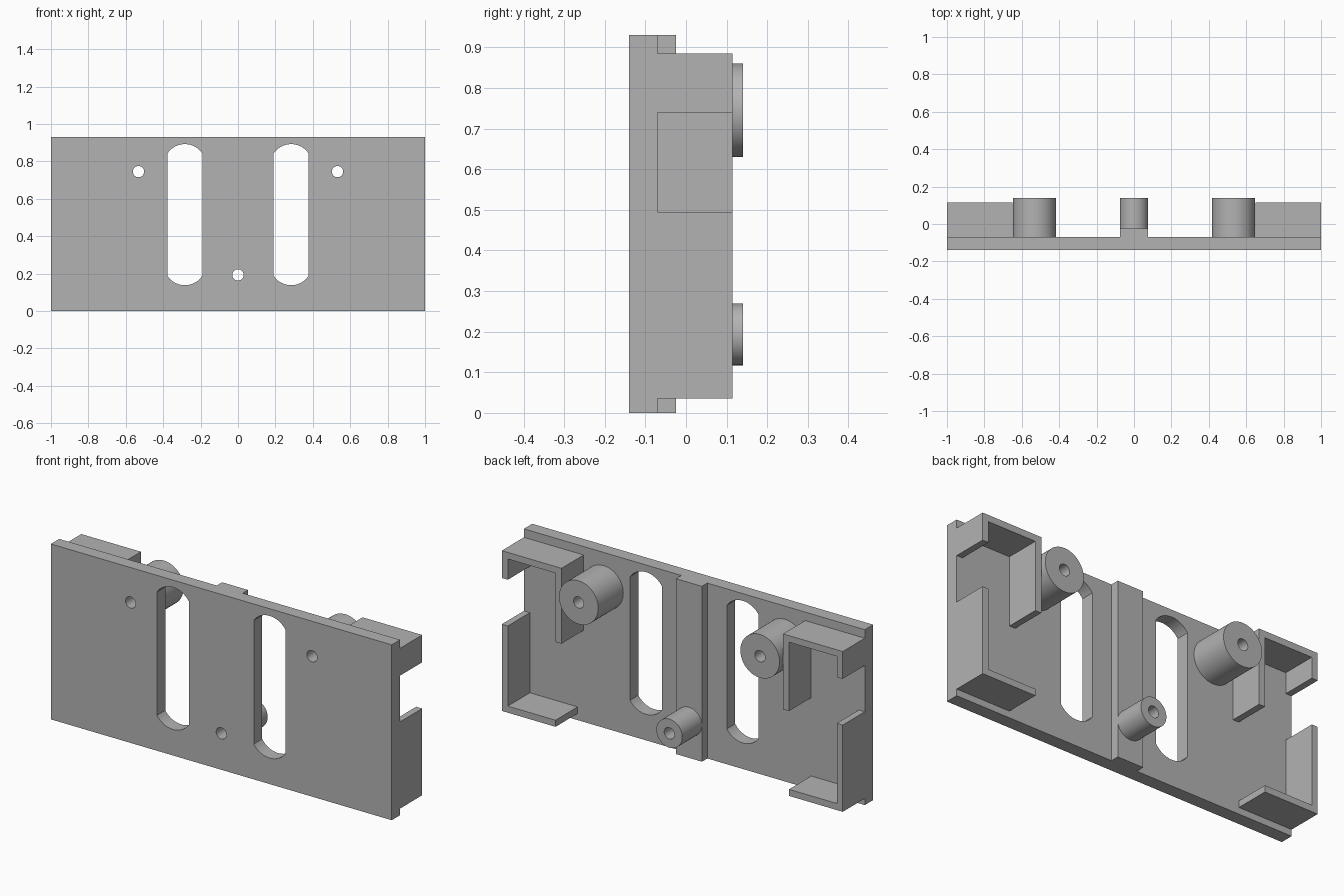
import bpy
import bmesh
from math import sin, cos, pi, asin
from mathutils import Vector

cube = bpy.data.objects.get("Cube")
if cube:
    bpy.data.objects.remove(cube, do_unlink=True)

grey = bpy.data.materials.new("plain grey")
grey.use_nodes = True
colour = (0.45, 0.45, 0.45, 1)
grey.diffuse_color = colour
grey.node_tree.nodes["Principled BSDF"].inputs["Base Color"].default_value = colour

FRONT, FLOOR, RIB, RIM, BACK = -0.14, -0.07, -0.025, 0.115, 0.14
HEIGHT = 0.93
WALL = 0.035


def prism(name, points, start, end, axis="Y"):
    """Extrude an outline along Y (points are x, z) or Z (points are x, y)."""
    bm = bmesh.new()
    if axis == "Y":
        verts = [bm.verts.new((a, start, b)) for a, b in points]
        move = Vector((0, end - start, 0))
    else:
        verts = [bm.verts.new((a, b, start)) for a, b in points]
        move = Vector((0, 0, end - start))
    face = bm.faces.new(verts)
    ext = bmesh.ops.extrude_face_region(bm, geom=[face], use_keep_orig=True)
    moved = [g for g in ext["geom"] if isinstance(g, bmesh.types.BMVert)]
    bmesh.ops.translate(bm, verts=moved, vec=move)
    bmesh.ops.recalc_face_normals(bm, faces=bm.faces)
    mesh = bpy.data.meshes.new(name)
    bm.to_mesh(mesh)
    bm.free()
    mesh.materials.append(grey)
    obj = bpy.data.objects.new(name, mesh)
    bpy.context.collection.objects.link(obj)
    return obj


def arc(x, z, r, a, b, steps):
    return [(x + r * cos(a + (b - a) * i / steps), z + r * sin(a + (b - a) * i / steps))
            for i in range(steps + 1)]


def circle(x, z, r, steps=64):
    return arc(x, z, r, 0, 2 * pi, steps)[:-1]


def slot(x, low, high, half, r):
    """Upright slot with shallow rounded ends."""
    a = asin(half / r)
    return (arc(x, high - r, r, pi / 2 - a, pi / 2 + a, 20)
            + arc(x, low + r, r, 1.5 * pi - a, 1.5 * pi + a, 20))


def cut(obj, outline):
    """Cut an outline right through the part along Y."""
    cutter = prism("cutter", outline, -0.5, 0.5)
    cutter.hide_render = True
    mod = obj.modifiers.new("cut", "BOOLEAN")
    mod.operation, mod.solver, mod.object = "DIFFERENCE", "EXACT", cutter
    bpy.context.view_layer.objects.active = obj
    bpy.ops.object.modifier_apply(modifier=mod.name)
    bpy.data.objects.remove(cutter, do_unlink=True)


# Screw bosses: name, x, z, radius, start depth
bosses = [("right_boss", -0.532, 0.745, 0.115, FLOOR),
          ("left_boss", 0.532, 0.745, 0.115, FLOOR),
          ("lower_boss", 0, 0.193, 0.076, RIB)]
HOLE = 0.03

# Panel with central rib, two slots and three screw holes
rib = 0.076
panel = prism("panel", [(-1, FRONT), (1, FRONT), (1, FLOOR), (rib, FLOOR), (rib, RIB),
                        (-rib, RIB), (-rib, FLOOR), (-1, FLOOR)], 0, HEIGHT, "Z")
for side in (-1, 1):
    cut(panel, slot(side * 0.284, 0.138, 0.892, 0.0935, 0.113))
parts = [panel]
for name, x, z, r, start in bosses:
    cut(panel, circle(x, z, HOLE))
    boss = prism(name, circle(x, z, r), start, BACK)
    cut(boss, circle(x, z, HOLE))
    parts.append(boss)

# End brackets: a hook at the top and an angle at the bottom, on both ends
TOP, BOTTOM, INNER = 0.885, 0.035, 0.65
NOTCH_LOW, NOTCH_HIGH = 0.495, 0.74
hook = [(1, NOTCH_HIGH), (1, TOP), (INNER, TOP), (INNER, NOTCH_LOW - 0.01),
        (INNER + WALL, NOTCH_LOW - 0.01), (INNER + WALL, TOP - WALL),
        (1 - WALL, TOP - WALL), (1 - WALL, NOTCH_HIGH)]
angle = [(1, NOTCH_LOW), (1 - WALL, NOTCH_LOW), (1 - WALL, BOTTOM + WALL),
         (INNER + WALL, BOTTOM + WALL), (INNER + WALL, BOTTOM), (1, BOTTOM)]
for side, label in ((-1, "right"), (1, "left")):
    for name, outline in (("upper_bracket", hook), ("lower_bracket", angle)):
        prism(label + "_" + name, [(side * x, z) for x, z in outline], FLOOR, RIM)

# Smooth the round walls, keep the edges sharp
bpy.ops.object.select_all(action="DESELECT")
for part in parts:
    part.select_set(True)
bpy.context.view_layer.objects.active = panel
bpy.ops.object.shade_smooth_by_angle(angle=pi / 6)
